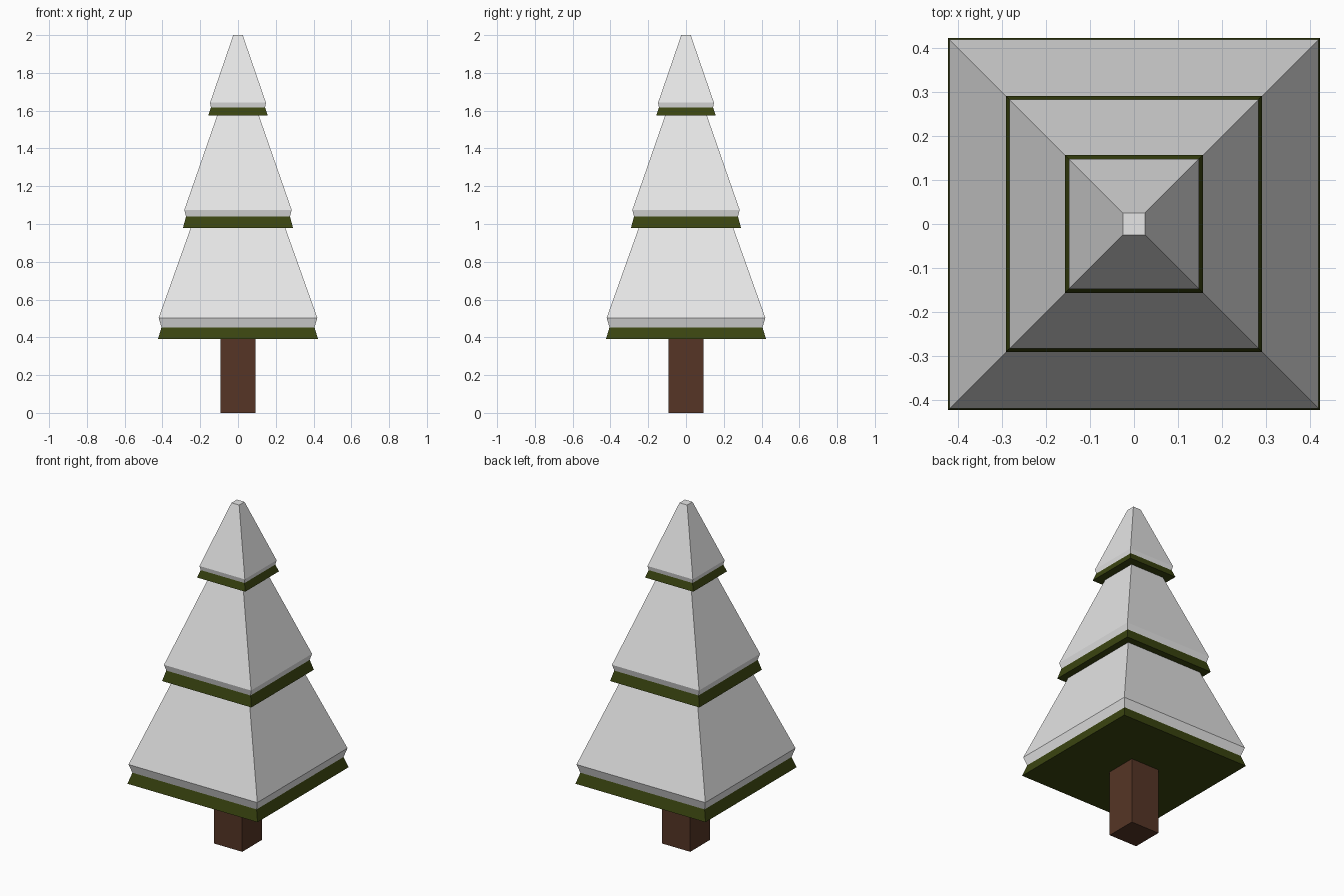
import bpy
import bmesh

if "Cube" in bpy.data.objects:
    bpy.data.objects.remove(bpy.data.objects["Cube"])


def material(name, rgb):
    m = bpy.data.materials.new(name)
    m.diffuse_color = (*rgb, 1)
    m.use_nodes = True
    m.node_tree.nodes["Principled BSDF"].inputs["Base Color"].default_value = m.diffuse_color
    return m


snow = material("snow white", (0.79, 0.79, 0.79))
green = material("pine green", (0.042, 0.058, 0.005))
bark = material("bark brown", (0.092, 0.036, 0.019))


def square_stack(name, profile, mats, snow_from=None):
    """Stack square rings of (half width, z), capped at both ends."""
    bm = bmesh.new()
    rings = [[bm.verts.new((sx * h, sy * h, z))
              for sx, sy in ((-1, -1), (1, -1), (1, 1), (-1, 1))]
             for h, z in profile]
    bm.faces.new(rings[0][::-1])
    bm.faces.new(rings[-1])
    for lo, hi in zip(rings, rings[1:]):
        for i in range(4):
            j = (i + 1) % 4
            bm.faces.new((lo[i], lo[j], hi[j], hi[i]))
    # Faces above the green rim are snow
    if snow_from is not None:
        for f in bm.faces:
            f.material_index = int(f.calc_center_median().z > snow_from)
    bmesh.ops.recalc_face_normals(bm, faces=bm.faces)
    me = bpy.data.meshes.new(name)
    bm.to_mesh(me)
    bm.free()
    for m in mats:
        me.materials.append(m)
    ob = bpy.data.objects.new(name, me)
    bpy.context.collection.objects.link(ob)
    return ob


# Trunk
square_stack("trunk", [(0.092, 0), (0.092, 0.39)], [bark])

# Snowy tiers: green rim, snow lip, sloping snow cap
tiers = {
    "lower_tier": [(0.424, 0.39), (0.405, 0.453), (0.42, 0.503), (0.25, 0.98)],
    "middle_tier": [(0.291, 0.98), (0.275, 1.04), (0.284, 1.075), (0.11, 1.575)],
    "top_tier": [(0.157, 1.575), (0.143, 1.617), (0.148, 1.642), (0.025, 2.0)],
}
for name, profile in tiers.items():
    square_stack(name, profile, [green, snow], snow_from=profile[1][1])
